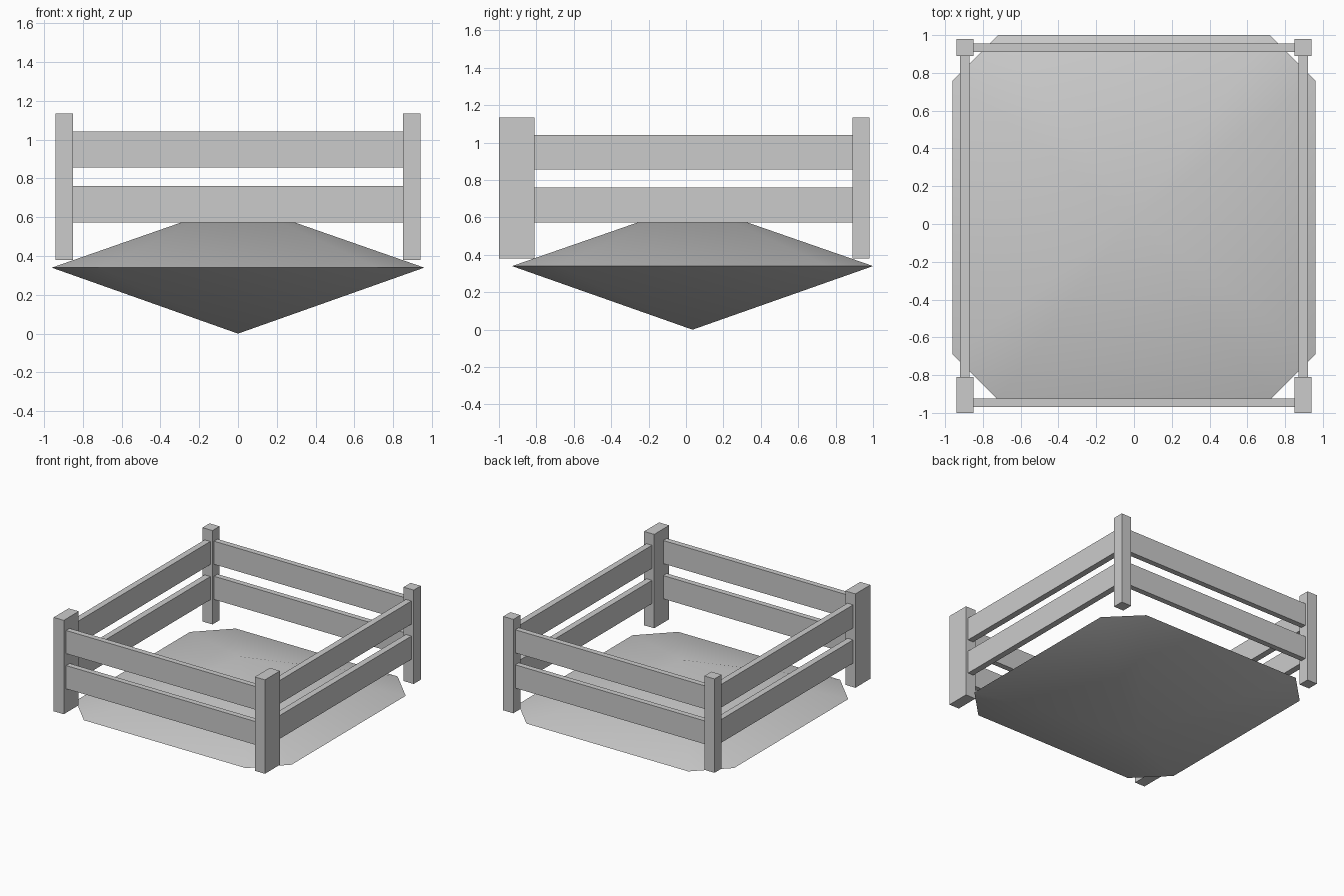
import bpy, bmesh
from math import radians

if "Cube" in bpy.data.objects:
    bpy.data.objects.remove(bpy.data.objects["Cube"])


def finish(name, bm):
    bmesh.ops.recalc_face_normals(bm, faces=bm.faces)
    mesh = bpy.data.meshes.new(name)
    bm.to_mesh(mesh)
    bm.free()
    obj = bpy.data.objects.new(name, mesh)
    bpy.context.collection.objects.link(obj)
    return obj


def box(name, x, y, z):
    """Box from its (min, max) extents on each axis."""
    bm = bmesh.new()
    bmesh.ops.create_cube(bm, size=1)
    for v in bm.verts:
        v.co = [lo + (c + 0.5) * (hi - lo) for c, (lo, hi) in zip(v.co, (x, y, z))]
    return finish(name, bm)


# Floor: chamfered rectangular rim rising to a point above and below
X, Y, CUT, CY, RIM = 0.96, 0.965, 0.24, 0.035, 0.34
rim = [(X, Y - CUT), (X - CUT, Y), (CUT - X, Y), (-X, Y - CUT),
       (-X, CUT - Y), (CUT - X, -Y), (X - CUT, -Y), (X, CUT - Y)]
bm = bmesh.new()
ring = [bm.verts.new((x, y + CY, RIM)) for x, y in rim]
for apex_z in (0.0, 0.675):
    apex = bm.verts.new((0, CY, apex_z))
    for a, b in zip(ring, ring[1:] + ring[:1]):
        bm.faces.new((a, b, apex))
floor = finish("floor", bm)
bpy.context.view_layer.objects.active = floor
floor.select_set(True)
bpy.ops.object.shade_smooth_by_angle(angle=radians(60))

# Corner posts: the front pair is deeper than the back pair
for side, s in (("left", -1), ("right", 1)):
    x = sorted((s * 0.85, s * 0.94))
    box(f"front_post_{side}", x, (-1.0, -0.81), (0.38, 1.135))
    box(f"back_post_{side}", x, (0.89, 0.98), (0.38, 1.135))

# Two rails along every side
for level, z in (("lower", (0.573, 0.76)), ("upper", (0.856, 1.042))):
    box(f"front_rail_{level}", (-0.85, 0.85), (-0.97, -0.925), z)
    box(f"back_rail_{level}", (-0.85, 0.85), (0.91, 0.955), z)
    for side, s in (("left", -1), ("right", 1)):
        box(f"{side}_rail_{level}", sorted((s * 0.87, s * 0.92)), (-0.81, 0.89), z)
